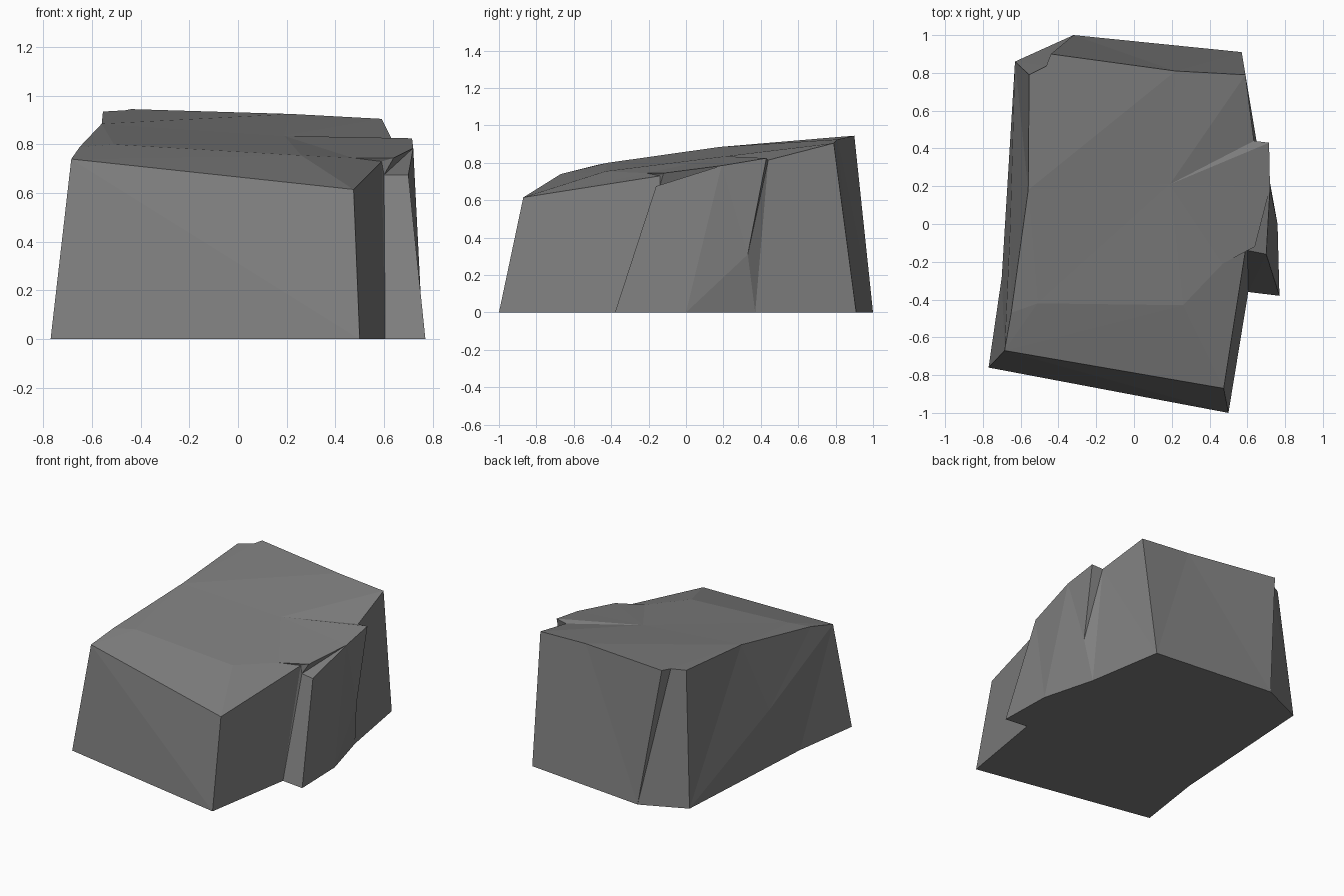
import bpy
import bmesh

cube = bpy.data.objects.get("Cube")
if cube:
    bpy.data.objects.remove(cube, do_unlink=True)

# Flat grey stone
stone = bpy.data.materials.new("grey stone")
stone.use_nodes = True
colour = (0.21, 0.21, 0.21, 1)
stone.diffuse_color = colour
stone.node_tree.nodes["Principled BSDF"].inputs["Base Color"].default_value = colour
stone.node_tree.nodes["Principled BSDF"].inputs["Roughness"].default_value = 0.9

# Ground outline, counter-clockwise from the front corner
ground = dict(
    base_front_right=(-.77, -.76), base_front_left=(.5, -1),
    base_notch=(.605, -.36), base_ledge=(.77, -.38),
    base_bulge=(.76, 0), base_crack=(.66, .37),
    base_back_left=(.57, .91), base_back=(-.32, 1),
    base_back_right=(-.63, .86), base_side=(-.7, -.28))

# Corners of the upper rim, the notch ledge and the crown
upper = dict(
    front_right=(-.685, -.67, .74), front_left=(.475, -.87, .615),
    notch=(.59, -.14, .73), lip=(.64, -.12, .745),
    ledge_in=(.6, -.14, .675), ledge_out=(.7, -.16, .675),
    bulge=(.72, .19, .785), crack_out=(.715, .43, .825),
    crack_in=(.635, .44, .815), crack_mid=(.7, .33, .31),
    back_left=(.59, .79, .905), back_mid=(.22, .81, .925),
    peak=(-.44, .9, .945), chip=(-.465, .835, .94),
    back_right=(-.555, .79, .935), side_top=(-.56, .18, .885),
    side_mid=(-.655, 0, .38), shoulder=(-.65, -.47, .79),
    crease_right=(-.51, -.42, .8), crease_left=(.26, -.43, .755),
    slit=(.47, -.21, .745), crown=(.19, .21, .835))

bm = bmesh.new()
corner = {name: bm.verts.new((*p, 0)) for name, p in ground.items()}
corner.update({name: bm.verts.new(p) for name, p in upper.items()})


def facets(text):
    """Each line lists the corners of one stone facet."""
    for line in text.strip().splitlines():
        bm.faces.new([corner[n] for n in line.split()])


def fan(centre, rim):
    """Triangles from one corner to a run of neighbours."""
    names = rim.split()
    for a, b in zip(names, names[1:]):
        bm.faces.new([corner[n] for n in (centre, a, b)])


# Underside
bm.faces.new([corner[n] for n in reversed(list(ground))])

# Sloping crown
fan("crown", "side_top crease_right crease_left slit lip bulge crack_out "
             "crack_in back_left back_mid side_top")
fan("side_top", "back_mid chip back_right")
fan("slit", "crease_left front_left notch lip")
facets("""
back_mid peak chip
side_top shoulder crease_right
shoulder front_right crease_right
front_right front_left crease_left
front_right crease_left crease_right
""")

# Front face and notched left side
facets("""
base_front_right base_front_left front_right
base_front_left front_left front_right
base_front_left base_notch ledge_in notch front_left
base_notch base_ledge ledge_out ledge_in
ledge_in ledge_out bulge
ledge_in bulge lip
notch ledge_in lip
base_ledge base_bulge bulge ledge_out
""")

# Bulge and the thin crack behind it
fan("crack_mid", "crack_in crack_out bulge base_bulge base_crack crack_in")
facets("""
base_crack base_back_left back_left crack_in
""")

# Back and chipped back corner
fan("back_mid", "back_left base_back_left base_back peak")
facets("""
base_back chip peak
base_back base_back_right back_right chip
base_back_right side_top back_right
""")

# Creased right side
fan("side_mid", "base_back_right base_side front_right shoulder "
                "side_top base_back_right")
facets("""
base_side base_front_right front_right
""")

bmesh.ops.triangulate(bm, faces=bm.faces[:])
bmesh.ops.recalc_face_normals(bm, faces=bm.faces[:])
mesh = bpy.data.meshes.new("boulder")
bm.to_mesh(mesh)
bm.free()
mesh.materials.append(stone)
boulder = bpy.data.objects.new("boulder", mesh)
bpy.context.collection.objects.link(boulder)
